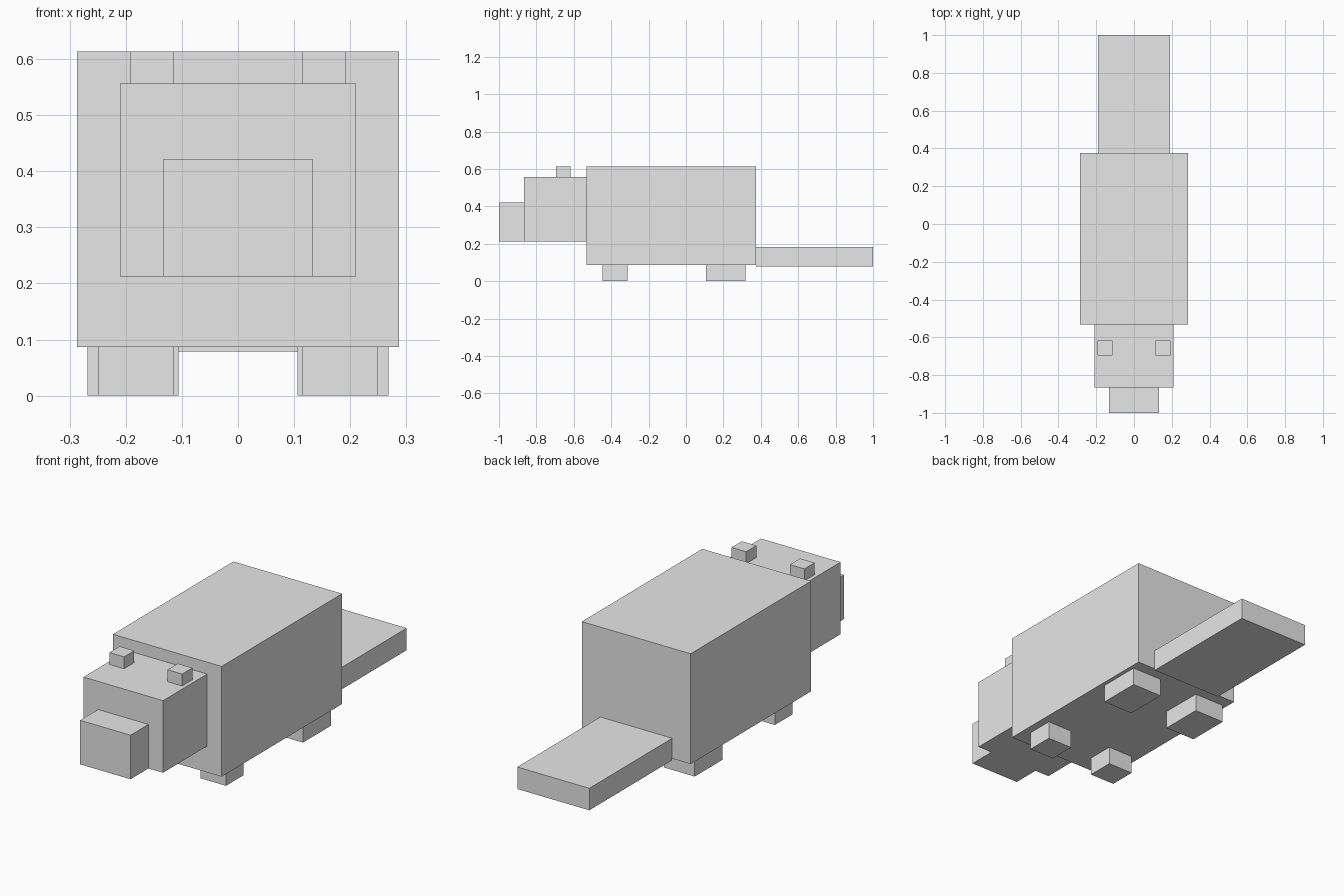
import bpy
import bmesh

default = bpy.data.objects.get("Cube")
if default:
    bpy.data.objects.remove(default, do_unlink=True)

grey = bpy.data.materials.new("plain_grey")
grey.use_nodes = True
grey.diffuse_color = (0.8, 0.8, 0.8, 1)
grey.node_tree.nodes["Principled BSDF"].inputs["Base Color"].default_value = grey.diffuse_color


def box(name, x, y, z):
    """Flat-faced block spanning the given (low, high) ranges."""
    bm = bmesh.new()
    bmesh.ops.create_cube(bm, size=1)
    for v in bm.verts:
        v.co = [low + (c + 0.5) * (high - low)
                for c, (low, high) in zip(v.co, (x, y, z))]
    mesh = bpy.data.meshes.new(name)
    bm.to_mesh(mesh)
    bm.free()
    mesh.materials.append(grey)
    obj = bpy.data.objects.new(name, mesh)
    bpy.context.collection.objects.link(obj)


def pair(name, x, y, z):
    """The same block on both sides of the model."""
    box("left_" + name, x, y, z)
    box("right_" + name, (-x[1], -x[0]), y, z)


# Trunk, head, snout and flat tail
box("body", (-0.287, 0.287), (-0.533, 0.375), (0.087, 0.613))
box("head", (-0.21, 0.21), (-0.865, -0.533), (0.212, 0.556))
box("snout", (-0.133, 0.133), (-1, -0.865), (0.212, 0.422))
box("tail", (-0.19, 0.19), (0.375, 1), (0.079, 0.184))

# Ears and legs
pair("ear", (0.115, 0.192), (-0.695, -0.618), (0.556, 0.613))
pair("front_leg", (0.115, 0.249), (-0.446, -0.314), (0, 0.087))
pair("back_leg", (0.106, 0.268), (0.107, 0.317), (0, 0.087))
